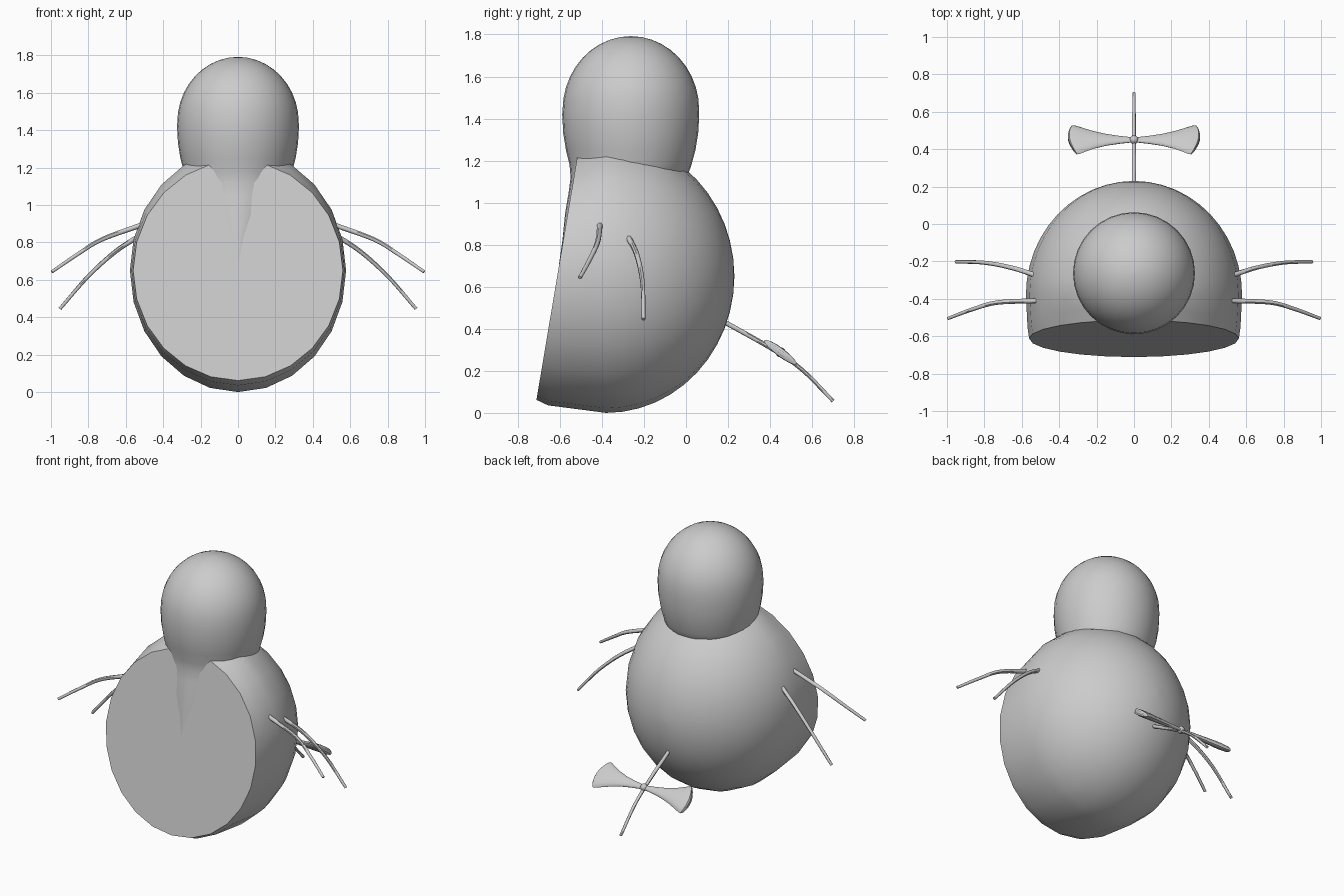
import bpy, bmesh, math
from mathutils import Vector

if "Cube" in bpy.data.objects:
    bpy.data.objects.remove(bpy.data.objects["Cube"])

grey = bpy.data.materials.new("soft grey")
grey.diffuse_color = (0.6, 0.6, 0.6, 1)
grey.use_nodes = True
grey.node_tree.nodes["Principled BSDF"].inputs["Base Color"].default_value = grey.diffuse_color


def loft(name, rings, angle=45):
    """Skin a list of closed rings and cap both ends."""
    bm = bmesh.new()
    loops = [[bm.verts.new(p) for p in ring] for ring in rings]
    n = len(loops[0])
    for a, b in zip(loops, loops[1:]):
        for i in range(n):
            j = (i + 1) % n
            bm.faces.new((a[i], a[j], b[j], b[i]))
    bm.faces.new(loops[0][::-1])
    bm.faces.new(loops[-1])
    bmesh.ops.recalc_face_normals(bm, faces=bm.faces)
    me = bpy.data.meshes.new(name)
    bm.to_mesh(me)
    bm.free()
    me.materials.append(grey)
    ob = bpy.data.objects.new(name, me)
    bpy.context.collection.objects.link(ob)
    bpy.ops.object.select_all(action='DESELECT')
    ob.select_set(True)
    bpy.context.view_layer.objects.active = ob
    bpy.ops.object.shade_smooth_by_angle(angle=math.radians(angle))
    return ob


def circle(n):
    return [(math.cos(2 * math.pi * i / n), math.sin(2 * math.pi * i / n)) for i in range(n)]


def tube(name, pts, r0, r1, n=8, steps=5):
    """Tapered round rod through smoothly interpolated points."""
    p = [Vector(q) for q in pts]
    p = [2 * p[0] - p[1]] + p + [2 * p[-1] - p[-2]]
    path = []
    for a, b, c, d in zip(p, p[1:], p[2:], p[3:]):
        for k in range(steps):
            t = k / steps
            path.append(0.5 * (2 * b + (c - a) * t + (2 * a - 5 * b + 4 * c - d) * t * t
                               + (3 * b - a - 3 * c + d) * t ** 3))
    path.append(p[-2])
    rings = []
    for k, q in enumerate(path):
        d = (path[min(k + 1, len(path) - 1)] - path[max(k - 1, 0)]).normalized()
        u = d.cross(Vector((0.3, 0.5, 1))).normalized()
        v = d.cross(u)
        r = r0 + (r1 - r0) * k / (len(path) - 1)
        rings.append([q + u * (r * c) + v * (r * s) for c, s in circle(n)])
    return loft(name, rings)


# Body: rounded back half, sliced at the front by a slanted flat face
CZ, RX, RZ = 0.65, 0.578, 0.65


def front_y(z):
    return -0.71 + (z - 0.07) * 0.168


body = []
for sx, sz, off in ((0.97, 0.905, 0.0), (0.985, 0.945, 0.06)):
    body.append([(RX * sx * c, front_y(CZ + RZ * sz * s) + off, CZ + RZ * sz * s)
                 for c, s in circle(24)])
for k in range(13):
    a = math.radians(90 * k / 12)
    r = max(math.cos(a), 0.01)
    body.append([(RX * r * c, -0.38 + 0.61 * math.sin(a), CZ + RZ * r * s) for c, s in circle(24)])
loft("body", body)

# Head: domed column whose lower end tapers into a throat on the flat front
head = [(0.70, 0.005, -0.600), (0.82, 0.11, -0.478), (0.95, 0.20, -0.375), (1.05, 0.245, -0.313),
        (1.12, 0.277, -0.272), (1.18, 0.290, -0.264), (1.25, 0.308, -0.263), (1.33, 0.321, -0.263),
        (1.42, 0.326, -0.263)]
for k in range(1, 11):
    a = math.radians(90 * k / 10)
    head.append((1.44 + 0.352 * math.sin(a), max(0.325 * math.cos(a), 0.004), -0.262))
loft("head", [[(r * c, y + r * s, z) for c, s in circle(32)] for z, r, y in head])

# Two thin arms on each side
arms = {"front_arm": [(0.52, -0.41, 0.892), (0.73, -0.42, 0.815), (0.86, -0.455, 0.735), (0.995, -0.505, 0.643)],
        "rear_arm": [(0.51, -0.28, 0.845), (0.65, -0.235, 0.755), (0.80, -0.207, 0.62), (0.952, -0.202, 0.445)]}
for name, pts in arms.items():
    for side, m in (("right", 1), ("left", -1)):
        tube(f"{name}_{side}", [(m * x, y, z) for x, y, z in pts], 0.014, 0.009)

# Tail rod
tube("tail", [(0, 0.16, 0.445), (0, 0.40, 0.31), (0, 0.55, 0.207), (0, 0.70, 0.056)], 0.012, 0.009)

# Bow on the tail: two fan shaped wings and a round knot
CEN = Vector((0, 0.45, 0.288))
D = Vector((0, 0.8, -0.6))
N = Vector((0, 0.6, 0.8))
wing = [(0.005, 0.015, 0.010), (0.08, 0.025, 0.013), (0.15, 0.038, 0.016), (0.22, 0.058, 0.019),
        (0.28, 0.08, 0.021), (0.32, 0.094, 0.021), (0.345, 0.097, 0.019), (0.352, 0.09, 0.008)]
for side, m in (("right", 1), ("left", -1)):
    rings = []
    for x, w, t in wing:
        f = (x / 0.352) ** 4
        rings.append([CEN + Vector((m * (x + f * (0.014 * c - 0.03 * c * c)), 0, 0)) + D * (w * c) + N * (t * s)
                      for c, s in circle(16)])
    loft(f"bow_wing_{side}", rings)
knot = []
for k in range(9):
    a = math.pi * k / 8
    r = max(math.sin(a), 0.03) * 0.024
    knot.append([CEN + Vector((r * c, r * s, -0.024 * math.cos(a))) for c, s in circle(12)])
loft("bow_knot", knot)
